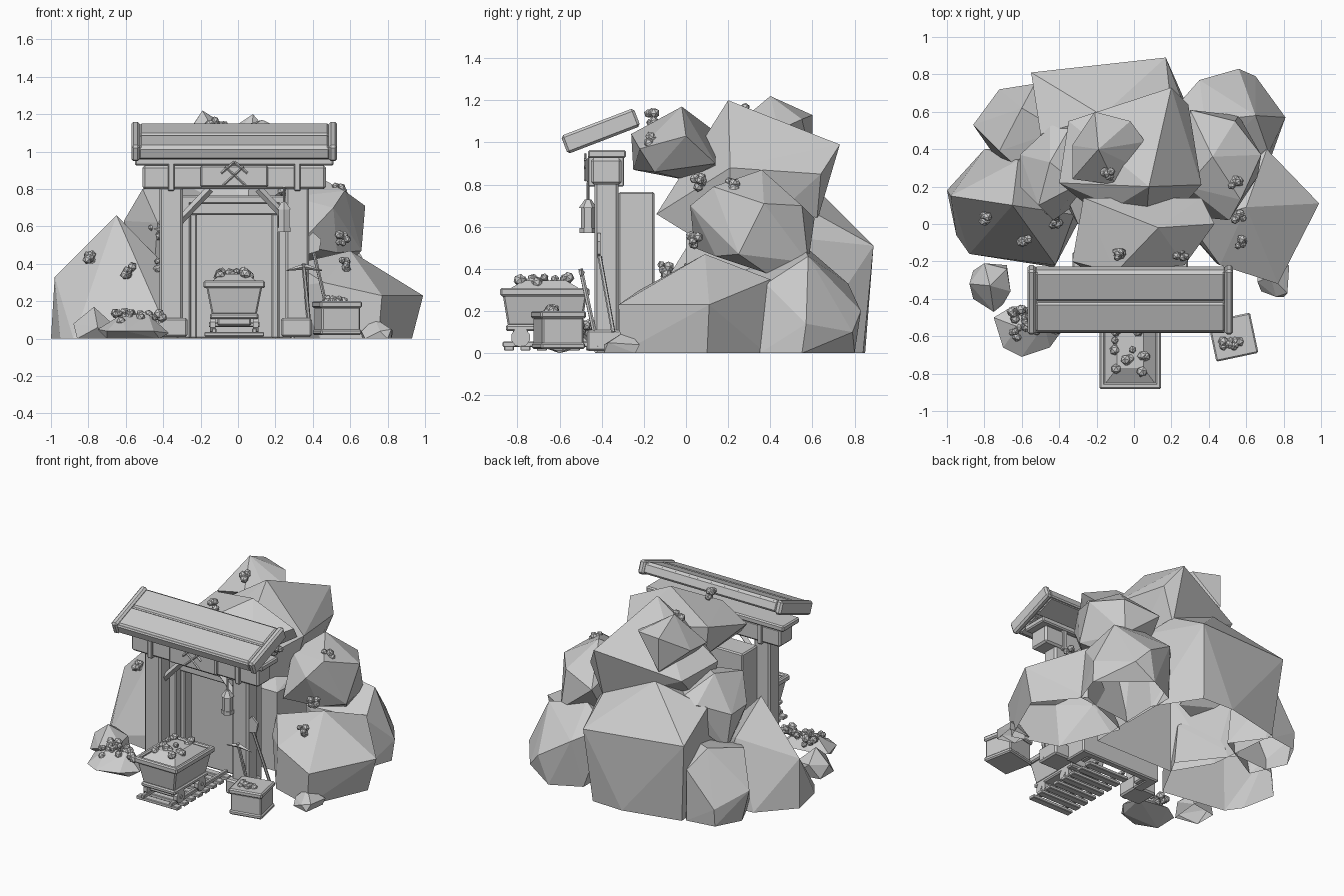
import bpy, bmesh, math, random
from mathutils import Matrix, Vector, Euler

random.seed(4)
old = bpy.data.objects.get("Cube")
if old:
    bpy.data.objects.remove(old)

grey = bpy.data.materials.new("plain grey")
grey.use_nodes = True
grey.diffuse_color = (0.6, 0.6, 0.6, 1)
grey.node_tree.nodes["Principled BSDF"].inputs["Base Color"].default_value = grey.diffuse_color


def finish(name, bm):
    mesh = bpy.data.meshes.new(name)
    bm.to_mesh(mesh)
    bm.free()
    mesh.materials.append(grey)
    ob = bpy.data.objects.new(name, mesh)
    bpy.context.scene.collection.objects.link(ob)
    return ob


def hull(name, points, bevel=0, open_base=False):
    bm = bmesh.new()
    for p in points:
        bm.verts.new(p)
    bmesh.ops.convex_hull(bm, input=bm.verts[:])
    bmesh.ops.delete(bm, geom=[v for v in bm.verts if not v.link_faces], context='VERTS')
    bmesh.ops.recalc_face_normals(bm, faces=bm.faces[:])
    if bevel:
        bmesh.ops.dissolve_limit(bm, angle_limit=0.02, verts=bm.verts[:], edges=bm.edges[:])
        bmesh.ops.bevel(bm, geom=bm.edges[:], offset=bevel, segments=1, profile=0.5, affect='EDGES')
    if open_base:
        base = [f for f in bm.faces if all(v.co.z < 0.001 for v in f.verts)]
        bmesh.ops.delete(bm, geom=base, context='FACES')
    return finish(name, bm)


def rock(name, *corners):
    """Faceted boulder through a few corners given in hundredths, open where it meets the ground."""
    return hull(name, [Vector(c) / 100 for c in corners], open_base=True)


def box(name, x, y, z, bevel=0.008, turn=(0, 0, 0)):
    """Box between pairs of limits, turned about its own centre."""
    mid = Vector((sum(x) / 2, sum(y) / 2, sum(z) / 2))
    rot = Euler(turn).to_matrix()
    pts = [mid + rot @ (Vector((a, b, c)) - mid) for a in x for b in y for c in z]
    return hull(name, pts, bevel)


def rod(name, start, end, radius, sides=6, tip=None):
    start, end = Vector(start), Vector(end)
    axis = end - start
    bm = bmesh.new()
    place = Matrix.Translation((start + end) / 2) @ axis.to_track_quat('Z', 'Y').to_matrix().to_4x4()
    bmesh.ops.create_cone(bm, cap_ends=True, segments=sides, radius1=radius,
                          radius2=radius if tip is None else tip, depth=axis.length, matrix=place)
    return finish(name, bm)


def lumps(name, centre, spread, count, size=0.024):
    """Loose heap of ore lumps."""
    bm = bmesh.new()
    for _ in range(count):
        off = Vector([random.uniform(-s, s) for s in spread])
        turn = Euler([random.uniform(0, 6) for _ in range(3)]).to_matrix().to_4x4()
        bmesh.ops.create_icosphere(bm, subdivisions=1, radius=size * random.uniform(0.75, 1.2),
                                   matrix=Matrix.Translation(Vector(centre) + off) @ turn)
    return finish(name, bm)


# Mountain boulders
rock("peak_rock", (20, 73, 99), (8, 20, 120), (29, 64, 85), (36, 21, 88), (-10, 9, 100),
     (-40, 22, 88), (-35, 55, 85), (5, -14, 66), (20, 62, 62), (-32, 20, 50), (25, 20, 45))
rock("top_rock", (-19, 40, 122), (-21, 60, 113), (-2, 55, 111), (6, 44, 106), (0, 31, 105),
     (-10, 21, 106), (-33, 24, 100), (-33, 42, 101), (-21, 60, 90), (-15, 42, 80))
rock("brow_rock", (-27, 14, 105), (13, -2, 117), (43, 0, 103), (-33, -20, 96), (-10, -26, 104),
     (27, -22, 97), (-25, -25, 87), (25, -15, 86), (0, 1, 82), (36, 14, 90), (-25, 14, 85))
rock("back_rock", (17, 89, 51), (-55, 81, 55), (-10, 85, 0), (13, 84, 0), (-50, 76, 0),
     (-17, 58, 82), (20, 62, 66), (-50, 48, 68), (32, 55, 0), (-45, 25, 0), (-30, 0, 55),
     (30, 0, 55), (30, 0, 0), (-30, 0, 0), (32, 50, 55))
rock("left_upper_rock", (-45, 33, 85), (-51, 10, 80), (-61, 20, 63), (-61, 37, 62), (-45, 52, 70),
     (-29, 61, 68), (-30, 21, 82), (-43, 2, 62), (-58, 38, 38), (-45, 10, 35), (-25, 15, 40))
rock("left_rock", (-65, 10, 66), (-98, 15, 33), (-100, 18, 0), (-95, -6, 0), (-88, -16, 0),
     (-43, -23, 0), (-42, -22, 14), (-32, 5, 32), (-62, 34, 45), (-50, 42, 0), (-80, 40, 0),
     (-25, 10, 0))
rock("left_back_rock", (-86, 53, 22), (-72, 39, 43), (-60, 62, 48), (-53, 75, 36), (-72, 72, 12),
     (-72, 71, 0), (-81, 54, 0), (-52, 74, 0), (-62, 30, 40), (-40, 50, 45), (-70, 30, 0), (-35, 50, 0))
rock("right_back_rock", (81, 57, 14), (80, 55, 0), (65, 58, 46), (38, 55, 52), (56, 83, 20),
     (35, 77, 33), (65, 79, 10), (50, 80, 0), (30, 70, 0), (72, 38, 33), (73, 35, 0), (35, 25, 38),
     (20, 60, 40), (30, 30, 0))
rock("right_upper_rock", (42, 36, 87), (51, 2, 70), (57, 13, 79), (68, 37, 71), (54, 55, 70),
     (56, 58, 43), (66, 25, 47), (53, 14, 46), (57, 38, 38), (32, 4, 50), (28, 20, 76), (30, 61, 64),
     (30, 45, 40))
rock("right_rock", (60, 9, 47), (99, 11, 23), (93, 10, 0), (77, -32, 23), (75, -31, 0),
     (46, -22, 30), (44, -21, 0), (30, -5, 28), (30, 0, 40), (71, 40, 35), (70, 38, 0), (28, 20, 0))

# Loose boulders in front
rock("loose_rock_left", (-88, -32, 8), (-80, -21, 10), (-68, -24, 8), (-66, -36, 7), (-75, -47, 6),
     (-77, -33, 17), (-86, -40, 0), (-70, -43, 0), (-68, -22, 0), (-86, -25, 0))
rock("heap_rock", (-75, -50, 5), (-70, -66, 4), (-60, -71, 4), (-45, -66, 4), (-37, -55, 3),
     (-42, -45, 4), (-65, -44, 6), (-62, -55, 13), (-48, -54, 13), (-70, -60, 0), (-42, -60, 0))
rock("loose_rock_right", (66, -31, 4), (76, -39, 4), (82, -37, 5), (83, -22, 4), (73, -28, 11),
     (66, -24, 0), (82, -24, 0), (68, -36, 0), (80, -39, 0))

# Ore growing on the boulders
for i, spot in enumerate([(-.79, .03, .43), (-.59, -.09, .36), (-.41, .01, .39), (-.44, .05, .57),
                          (-.09, -.16, 1.12), (.25, -.16, 1.01), (-.14, .27, 1.15), (.54, .22, .79),
                          (.56, .04, .53), (.56, -.1, .4), (.26, .06, .81)]):
    lumps(f"ore_cluster_{i + 1}", spot, (.026, .018, .026), 6, 0.024)
lumps("ore_heap", (-.53, -.53, .11), (.13, .08, .03), 36, 0.026)

# Everything at the portal is mirrored about this line
MID = -0.02


def both(name, x, y, z, **kw):
    for side, s in (("right", -1), ("left", 1)):
        box(f"{name}_{side}", [MID + s * v for v in x], y, z, **kw)


# Tunnel recess
box("tunnel_wall", (-.33, .29), (-.2, -.15), (0, .76))
both("tunnel_side", (.235, .31), (-.32, -.15), (0, .765))
both("tunnel_jamb", (.2, .24), (-.27, -.19), (0, .68))
box("tunnel_roof", (-.33, .29), (-.32, -.15), (.72, .765))
box("tunnel_lintel", (-.26, .22), (-.28, -.19), (.66, .73))

# Timber portal
both("post", (.275, .4), (-.435, -.32), (.02, .84), bevel=0.012)
both("post_foot", (.25, .415), (-.47, -.3), (.01, .11), bevel=0.01)
box("cross_beam", (-.51, .47), (-.45, -.305), (.8, .925), bevel=0.012)
box("beam_cap", (-.55, .51), (-.465, -.285), (.925, .965))
both("beam_strap", (.32, .355), (-.465, -.295), (.79, .94), bevel=0.005)
box("sign_board", (-.2, .16), (-.475, -.44), (.81, .925))
for s in (-1, 1):
    label = "left" if s > 0 else "right"
    rod(f"brace_{label}", (MID + s * .3, -.375, .62), (MID + s * .13, -.375, .8), .022, 4)
    # Crossed tools on the board
    rod(f"sign_handle_{label}", (MID - s * .06, -.478, .82), (MID + s * .05, -.478, .92), .006, 4)
    rod(f"sign_head_{label}", (MID, -.478, .945), (MID + s * .07, -.478, .885), .007, 4)

# Sloped roof of two planks with end boards
SLOPE = (math.radians(21), 0, 0)
box("roof_panel", (-.53, .49), (-.585, -.225), (1.02, 1.085), turn=SLOPE)
for label, y, z in (("lower", -.487, 1.024), ("upper", -.323, 1.087)):
    box(f"roof_plank_{label}", (-.53, .49), (y - .086, y + .086), (z - .04, z + .04),
        bevel=0.014, turn=SLOPE)
both("roof_end_board", (.505, .55), (-.59, -.22), (1.008, 1.1), bevel=0.012, turn=SLOPE)

# Hanging lantern
LX, LY = .245, -.465
rod("lantern_hook", (LX, LY, .7), (LX, LY, .81), .006)
rod("lantern_roof", (LX, LY, .69), (LX, LY, .73), .043, 6, .015)
rod("lantern_glass", (LX, LY, .59), (LX, LY, .69), .034)
rod("lantern_base", (LX, LY, .57), (LX, LY, .595), .04)

# Track
for i in range(8):
    y = -.84 + i * .078
    box(f"sleeper_{i + 1}", (-.18, .14), (y - .024, y + .024), (.012, .035), bevel=0.004)
both("rail", (.095, .12), (-.87, -.25), (.03, .055), bevel=0.004)

# Mine cart
CX, CY = -.02, -.67


def ring(w, d, z):
    return [(CX + a * w, CY + b * d, z) for a in (-1, 1) for b in (-1, 1)]


hull("cart_body", ring(.12, .175, .13) + ring(.15, .2, .28), 0.008)
box("cart_floor_frame", (CX - .13, CX + .13), (CY - .185, CY + .185), (.105, .135))
for s, label in ((-1, "front"), (1, "back")):
    y = CY + s * .115
    box(f"cart_rim_{label}", (CX - .165, CX + .165), (CY + s * .18, CY + s * .212), (.27, .31))
    box(f"axle_mount_{label}", (CX - .09, CX + .09), (y - .035, y + .035), (.07, .115))
    rod(f"axle_{label}", (CX - .135, y, .075), (CX + .135, y, .075), .014)
    for t, hand in ((-1, "right"), (1, "left")):
        rod(f"wheel_{label}_{hand}", (CX + t * .1, y, .075), (CX + t * .13, y, .075), .046, 10)
both("cart_rim", (.135, .165), (CY - .21, CY + .21), (.27, .31))
hull("cart_load", ring(.135, .185, .295) + ring(.07, .1, .345))
lumps("cart_ore", (CX, CY, .34), (.085, .12, .022), 24, 0.026)

# Ore crate, slightly turned
TURN = (0, 0, math.radians(12))
box("crate", (.425, .635), (-.705, -.505), (.03, .17), turn=TURN)
box("crate_rim", (.415, .645), (-.715, -.495), (.165, .2), turn=TURN)
box("crate_foot", (.418, .642), (-.712, -.498), (.02, .05), turn=TURN)
lumps("crate_ore", (.52, -.645, .205), (.05, .025, .008), 8, 0.026)

# Leaning pickaxe
rod("pickaxe_handle", (.385, -.42, .03), (.35, -.5, .4), .011)
for s, label in ((-1, "right"), (1, "left")):
    rod(f"pickaxe_point_{label}", (.355, -.495, .385), (.355 + s * .095, -.495, .365), .016, 4, .003)

# Leaning shovel
rod("shovel_handle", (.49, -.345, .1), (.405, -.41, .46), .01)
hull("shovel_blade", [(x, y, z) for y in (-.42, -.405) for x, z in
                      ((.37, .45), (.435, .47), (.445, .53), (.4, .57), (.365, .53))])
